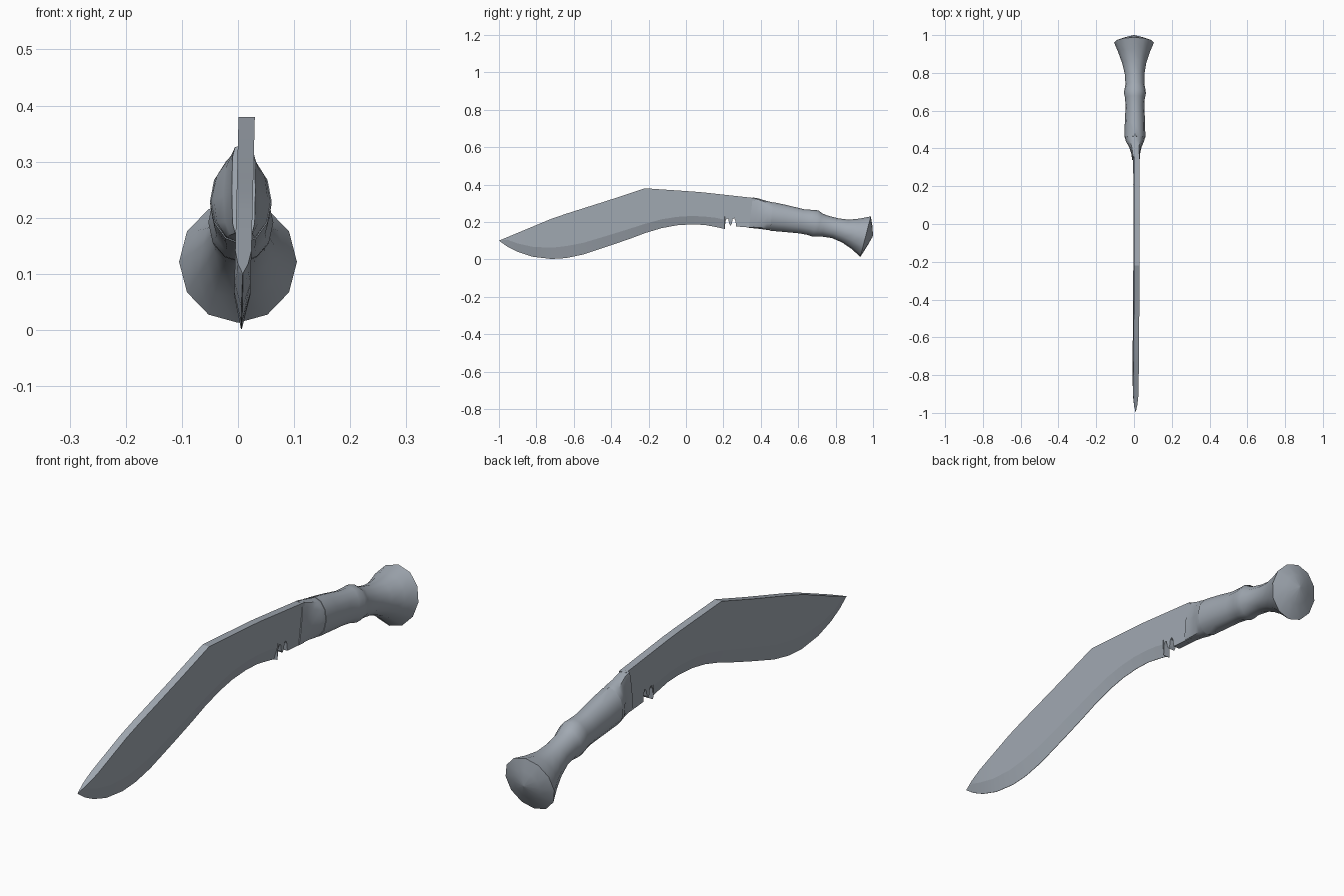
import bpy
import bmesh
import math
from mathutils import Vector

default = bpy.data.objects.get("Cube")
if default:
    bpy.data.objects.remove(default, do_unlink=True)

steel = bpy.data.materials.new("blue grey steel")
steel.use_nodes = True
colour = (0.36, 0.40, 0.45, 1)
steel.diffuse_color = colour
steel.node_tree.nodes["Principled BSDF"].inputs["Base Color"].default_value = colour


def finish(bm, name, angle):
    bmesh.ops.remove_doubles(bm, verts=bm.verts, dist=0.0001)
    bmesh.ops.recalc_face_normals(bm, faces=bm.faces)
    mesh = bpy.data.meshes.new(name)
    bm.to_mesh(mesh)
    bm.free()
    mesh.materials.append(steel)
    obj = bpy.data.objects.new(name, mesh)
    bpy.context.collection.objects.link(obj)
    bpy.ops.object.select_all(action='DESELECT')
    obj.select_set(True)
    bpy.context.view_layer.objects.active = obj
    bpy.ops.object.shade_smooth_by_angle(angle=math.radians(angle))
    return obj


def skin(bm, loops, caps=(True, True)):
    """Bridge a row of equal vertex loops and cap the ends."""
    rows = [[bm.verts.new(p) for p in loop] for loop in loops]
    n = len(rows[0])
    for a, b in zip(rows, rows[1:]):
        for i in range(n):
            j = (i + 1) % n
            bm.faces.new((a[i], a[j], b[j], b[i]))
    if caps[0]:
        bm.faces.new(rows[0])
    if caps[1]:
        bm.faces.new(rows[-1])


def lerp_line(points, y):
    for (y0, z0), (y1, z1) in zip(points, points[1:]):
        if y <= y1:
            return z0 + (z1 - z0) * (y - y0) / (y1 - y0)
    return points[-1][1]


# Blade: spine line, then stations of (y, edge z, grind line z)
SPINE = [(-1, 0.1), (-0.7, 0.225), (-0.41, 0.317), (-0.22, 0.38),
         (0.075, 0.36), (0.38, 0.326)]
GROUND = [(-1, 0.1, 0.1), (-0.955, 0.068, 0.105), (-0.9, 0.04, 0.085),
          (-0.82, 0.014, 0.067), (-0.72, 0.002, 0.062), (-0.64, 0.007, 0.071),
          (-0.55, 0.026, 0.088), (-0.41, 0.072, 0.13), (-0.3, 0.11, 0.164),
          (-0.22, 0.14, 0.19), (-0.13, 0.167, 0.214), (-0.05, 0.182, 0.227),
          (0.03, 0.187, 0.232), (0.1, 0.184, 0.229), (0.16, 0.173, 0.222),
          (0.205, 0.163, 0.212)]
# Unground heel with the two-lobed notch: (y, bottom z)
HEEL = [(0.208, 0.163), (0.211, 0.205), (0.218, 0.22), (0.226, 0.215),
        (0.231, 0.19), (0.238, 0.18), (0.245, 0.19), (0.25, 0.215),
        (0.258, 0.22), (0.265, 0.205), (0.268, 0.176), (0.37, 0.168)]
HALF = 0.0145


def section(y, edge, grind, edge_half):
    half = HALF * min(1, (y + 1) / 0.07)
    levels = ((lerp_line(SPINE, y), half), (grind, half), (edge, min(edge_half, half)))
    right = [(0.006 + 0.025 * z + h, y, z) for z, h in levels]
    left = [(0.006 + 0.025 * z - h, y, z) for z, h in reversed(levels)]
    return right + left


bm = bmesh.new()
skin(bm, [section(y, e, g, 0.0008) for y, e, g in GROUND]
     + [section(y, e, 0.235, HALF) for y, e in HEEL])
bmesh.ops.dissolve_degenerate(bm, edges=bm.edges, dist=0.0001)
finish(bm, "blade", 8)


def ring(top, bottom, half, centre_x=0.005, power=1.0, sides=12):
    """Oval loop between a top and a bottom point; low power is boxier."""
    top, bottom = Vector((centre_x, *top)), Vector((centre_x, *bottom))
    mid, up = (top + bottom) / 2, (top - bottom) / 2
    loop = []
    for i in range(sides):
        a = math.tau * i / sides
        s, c = (math.copysign(abs(v) ** power, v) for v in (math.sin(a), math.cos(a)))
        loop.append(mid + up * s + Vector((half * c, 0, 0)))
    return loop


# Bolster: flat collar swelling into the grip
bm = bmesh.new()
skin(bm, [
    ring((0.357, 0.331), (0.337, 0.168), 0.021, 0.01, 0.45),
    ring((0.385, 0.326), (0.366, 0.166), 0.024, 0.009, 0.5),
    ring((0.415, 0.317), (0.4, 0.162), 0.033, 0.007, 0.7),
    ring((0.445, 0.309), (0.43, 0.158), 0.048, 0.005, 0.85),
    ring((0.465, 0.304), (0.45, 0.155), 0.053),
])
finish(bm, "bolster", 40)

# Grip with a raised band, flaring out to the pommel rim
bm = bmesh.new()
skin(bm, [
    ring((0.465, 0.306), (0.45, 0.153), 0.055),
    ring((0.54, 0.29), (0.52, 0.147), 0.054),
    ring((0.63, 0.268), (0.605, 0.139), 0.05),
    ring((0.68, 0.264), (0.65, 0.131), 0.052),
    ring((0.707, 0.262), (0.676, 0.122), 0.058),
    ring((0.727, 0.247), (0.698, 0.121), 0.056),
    ring((0.75, 0.236), (0.725, 0.122), 0.05),
    ring((0.81, 0.22), (0.78, 0.114), 0.052, 0.003),
    ring((0.87, 0.212), (0.835, 0.09), 0.064, 0.001),
    ring((0.93, 0.218), (0.885, 0.056), 0.083, 0),
    ring((0.988, 0.23), (0.932, 0.013), 0.105, 0),
])
finish(bm, "grip", 40)

# Domed pommel cap
bm = bmesh.new()
skin(bm, [
    ring((0.988, 0.23), (0.932, 0.013), 0.105, 0),
    ring((0.996, 0.182), (0.966, 0.066), 0.056, 0),
    ring((1.0, 0.13), (0.998, 0.122), 0.004, 0),
], caps=(False, True))
finish(bm, "pommel_cap", 40)
